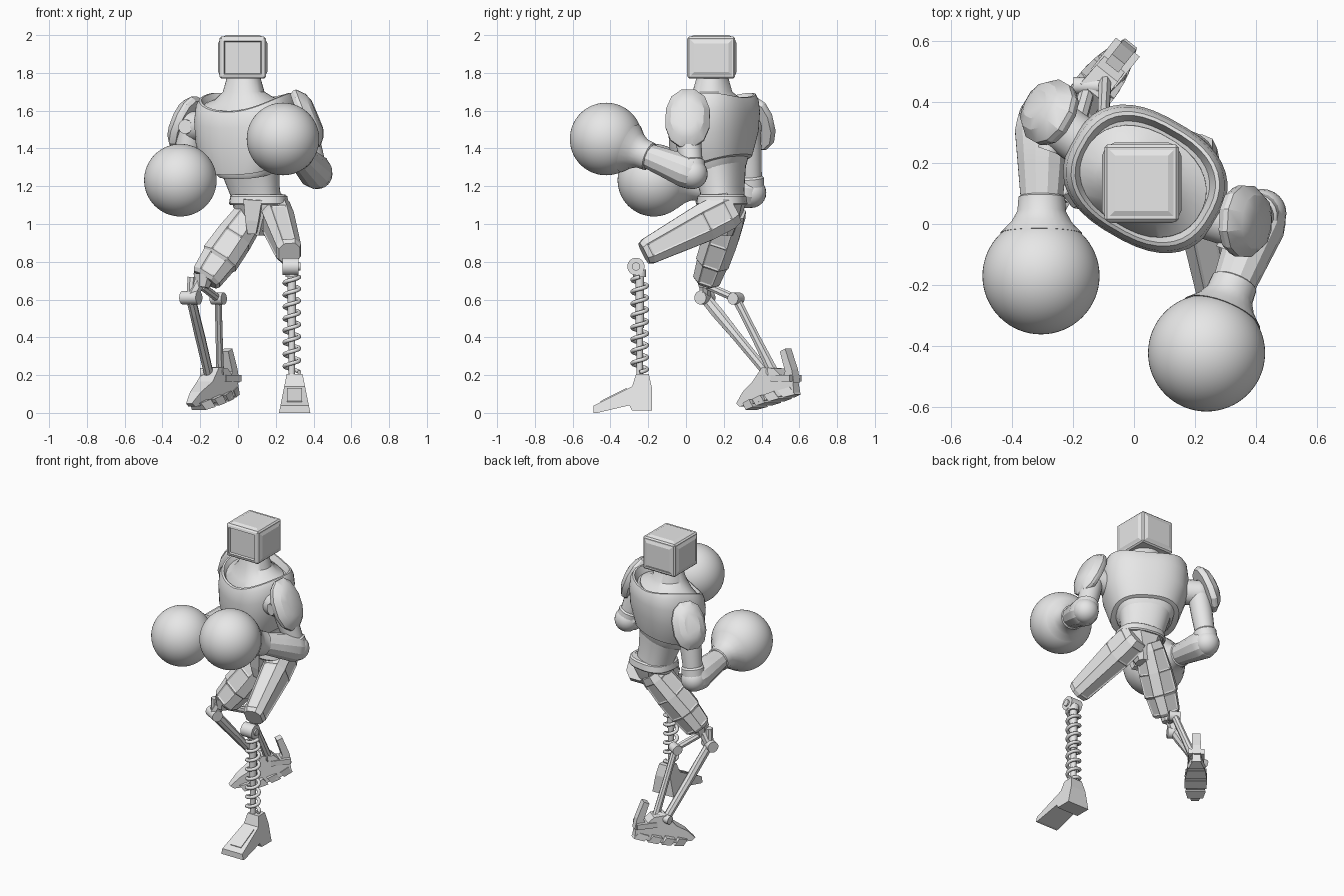
import bpy, bmesh, math
from mathutils import Vector, Matrix

cube = bpy.data.objects.get("Cube")
if cube:
    bpy.data.objects.remove(cube, do_unlink=True)

grey = bpy.data.materials.new("plain_grey")
grey.use_nodes = True
grey.diffuse_color = (0.8, 0.8, 0.8, 1)
grey.node_tree.nodes["Principled BSDF"].inputs["Base Color"].default_value = (0.8, 0.8, 0.8, 1)

TWIST = Vector((0.87, -0.5, 0))      # shoulder line of the turned chest
HIPS = Vector((0.98, -0.17, 0))


def finish(name, bm, smooth=35):
    bmesh.ops.recalc_face_normals(bm, faces=bm.faces)
    mesh = bpy.data.meshes.new(name)
    bm.to_mesh(mesh)
    bm.free()
    ob = bpy.data.objects.new(name, mesh)
    bpy.context.collection.objects.link(ob)
    mesh.materials.append(grey)
    if smooth:
        bpy.ops.object.select_all(action='DESELECT')
        ob.select_set(True)
        bpy.context.view_layer.objects.active = ob
        bpy.ops.object.shade_smooth_by_angle(angle=math.radians(smooth))
    return ob


def limb(name, a, b, prof, n=24, side=(1, 0, 0), power=2, inset=0, smooth=35):
    """Loft rings (t, rx, ry, slope, saddle) along the line a to b."""
    a, b, side = Vector(a), Vector(b), Vector(side)
    axis = (b - a).normalized()
    if abs(axis.dot(side)) > 0.9:
        side = Vector((0, 1, 0))
    v = axis.cross(side).normalized()
    u = v.cross(axis)
    bm = bmesh.new()
    rings = []
    for t, rx, ry, *bend in prof:
        slope, saddle = bend or (0, 0)
        ring = []
        for i in range(n):
            w = 2 * math.pi * (i + 0.5) / n
            c, s = math.cos(w), math.sin(w)
            x = rx * math.copysign(abs(c) ** (2 / power), c)
            y = ry * math.copysign(abs(s) ** (2 / power), s)
            ring.append(bm.verts.new(a + (b - a) * t + u * x + v * y
                                     + axis * (slope * y + saddle * x * x)))
        rings.append(ring)
    sides = [bm.faces.new((p[i], p[(i + 1) % n], q[(i + 1) % n], q[i]))
             for p, q in zip(rings, rings[1:]) for i in range(n)]
    bm.faces.new(rings[0])
    bm.faces.new(rings[-1])
    if inset:
        # long panels sunk into the flat sides only
        bmesh.ops.recalc_face_normals(bm, faces=bm.faces)
        long_faces = [f for f in sides[1::2] if f.calc_area() > 0.008]
        bmesh.ops.inset_individual(bm, faces=long_faces, thickness=inset, depth=-0.005)
    return finish(name, bm, smooth)


def rod(name, a, b, r, n=16, r2=None):
    return limb(name, a, b, [(0, r, r), (1, r2 or r, r2 or r)], n)


def ball(name, c, r, seg=48):
    bm = bmesh.new()
    bmesh.ops.create_uvsphere(bm, u_segments=seg, v_segments=seg // 2, radius=r,
                              matrix=Matrix.Translation(c))
    return finish(name, bm)


def prism(name, origin, heading, pts, width):
    """Side profile (distance, height) given a varying half width."""
    d = Vector((*heading, 0)).normalized()
    across = Vector((-d.y, d.x, 0))
    bm = bmesh.new()
    rows = [[bm.verts.new(Vector(origin) + d * s + across * k * width(s, z) + Vector((0, 0, z)))
             for s, z in pts] for k in (-1, 1)]
    for row in rows:
        bm.faces.new(row)
    n = len(pts)
    for i in range(n):
        j = (i + 1) % n
        bm.faces.new((rows[0][i], rows[0][j], rows[1][j], rows[1][i]))
    return finish(name, bm, 0)


# Monitor head: bevelled box, recessed screen, raised panels on the other sides
bm = bmesh.new()
bmesh.ops.create_cube(bm, size=1, matrix=Matrix.Translation((0.025, 0.134, 1.881))
                      @ Matrix.Diagonal((0.244, 0.252, 0.222, 1)))
bmesh.ops.bevel(bm, geom=bm.edges[:], offset=0.009, segments=1, affect='EDGES')
bm.normal_update()
for f in [f for f in bm.faces if f.calc_area() > 0.02 and f.normal.z > -0.5]:
    if f.normal.y < -0.5:
        bmesh.ops.inset_individual(bm, faces=[f], thickness=0.02, depth=0.004)
        bmesh.ops.inset_individual(bm, faces=[f], thickness=0.006, depth=-0.012)
    else:
        bmesh.ops.inset_individual(bm, faces=[f], thickness=0.012, depth=0)
        bmesh.ops.inset_individual(bm, faces=[f], thickness=0.025, depth=0.008)
finish("head_box", bm, 0)
limb("neck", (0.03, 0.14, 0), (0.03, 0.14, 1),
     [(1.55, 0.218, 0.168, 0.2, 0), (1.61, 0.215, 0.165, 0.2, 0.8), (1.65, 0.16, 0.13, 0.15, 0.6),
      (1.7, 0.11, 0.1), (1.78, 0.088, 0.078)], 32, TWIST, 2.2)

# Torso
limb("chest_shell", (0.037, 0.148, 0), (0.037, 0.148, 1),
     [(1.31, 0.185, 0.165, 0.3, 0), (1.315, 0.21, 0.183, 0.3, 0), (1.345, 0.222, 0.19, 0.3, 0),
      (1.45, 0.26, 0.208, 0.25, 0), (1.55, 0.27, 0.213, 0.2, 0.3), (1.60, 0.26, 0.207, 0.2, 0.8),
      (1.63, 0.243, 0.194, 0.2, 0.9), (1.635, 0.23, 0.183, 0.2, 0.9), (1.6, 0.212, 0.165, 0.2, 0.8)],
     40, TWIST, 2.5)
limb("rib_band", (0.05, 0.165, 0), (0.05, 0.165, 1),
     [(1.27, 0.155, 0.125, 0.25, 0), (1.29, 0.172, 0.138, 0.25, 0), (1.36, 0.19, 0.15, 0.25, 0)],
     32, TWIST, 2.5)
limb("abdomen", (0.105, 0.2, 1.1), (0.045, 0.165, 1.4),
     [(0, 0.13, 0.1), (0.25, 0.135, 0.102), (0.6, 0.155, 0.12), (1, 0.18, 0.14)], 32, TWIST, 2.4)

# Hips
limb("belt", (0.11, 0.19, 1.1), (0.11, 0.19, 1.155),
     [(0, 0.148, 0.126), (0.15, 0.156, 0.132), (0.85, 0.15, 0.126), (1, 0.14, 0.115)], 20, HIPS, 2.6)
limb("pelvis", (0.1, 0.2, 0.94), (0.11, 0.2, 1.11),
     [(0, 0.04, 0.05), (0.5, 0.085, 0.09), (1, 0.14, 0.115)], 8, HIPS, 2.6)
limb("front_flap", (0.075, 0.11, 0.95), (0.08, 0.075, 1.13),
     [(0, 0.025, 0.02), (0.4, 0.04, 0.025), (1, 0.055, 0.02)], 4, HIPS, 6, smooth=0)

# Arms, each ending in a ball glove
arms = {
    "left": ((0.24, 0.03, 1.53), (0.335, 0.0, 1.54), (0.42, 0.035, 1.265), (0.238, -0.423, 1.45),
             (0.345, 0.01, 1.55), (0.9, -0.05, 0.38), 0.12, 0.168),
    "right": ((-0.15, 0.255, 1.52), (-0.25, 0.325, 1.515), (-0.3, 0.345, 1.165), (-0.305, -0.17, 1.232),
              (-0.262, 0.358, 1.525), (-0.78, 0.45, 0.4), 0.112, 0.155),
}
for s, (root, shoulder, elbow, glove, pc, pn, pw, ph) in arms.items():
    root, shoulder, elbow, glove, pc, pn = map(Vector, (root, shoulder, elbow, glove, pc, pn))
    rod(s + "_shoulder_link", root, shoulder, 0.08, 20)
    ball(s + "_shoulder_joint", shoulder, 0.078, 20)
    rod(s + "_shoulder_cap", shoulder, shoulder + Vector((-0.03, -0.085, 0)), 0.038, 16)
    # domed shoulder plate with a rim
    pn.normalize()
    limb(s + "_shoulder_plate", pc, pc + pn * 0.08,
         [(-0.1, pw * 0.92, ph * 0.92), (0.15, pw, ph), (0.35, pw, ph), (0.8, pw * 0.75, ph * 0.76),
          (1, pw * 0.45, ph * 0.5)], 12, Vector((-pn.y, pn.x, 0)), 2.3, smooth=25)
    limb(s + "_upper_arm", shoulder, elbow,
         [(0, 0.07, 0.07), (0.4, 0.068, 0.068), (0.75, 0.062, 0.062), (0.78, 0.072, 0.072),
          (1, 0.072, 0.072)], 20)
    ball(s + "_elbow", elbow, 0.08, 24)
    limb(s + "_forearm", elbow, glove,
         [(-0.06, 0.065, 0.065), (0, 0.085, 0.085), (0.08, 0.093, 0.09), (0.3, 0.082, 0.078),
          (0.5, 0.072, 0.068), (0.51, 0.062, 0.06)], 12, smooth=25)
    limb(s + "_glove_cuff", elbow, glove,
         [(0.49, 0.07, 0.07), (0.5, 0.077, 0.077), (0.59, 0.08, 0.08), (0.66, 0.1, 0.1),
          (0.73, 0.135, 0.135)], 24)
    ball(s + "_glove", glove, 0.192, 64)

# Armoured thighs with long panelled faces
limb("left_thigh", (0.187, 0.25, 1.085), (0.272, -0.222, 0.845),
     [(0, 0.075, 0.09), (0.08, 0.085, 0.106), (0.32, 0.088, 0.108), (0.95, 0.07, 0.075),
      (1, 0.06, 0.062)], 8, power=2.7, inset=0.012, smooth=0)
limb("right_thigh", (0.085, 0.235, 1.075), (-0.175, 0.11, 0.705),
     [(0, 0.075, 0.085), (0.1, 0.085, 0.095), (0.4, 0.1, 0.1), (0.7, 0.106, 0.095),
      (0.72, 0.098, 0.088), (0.96, 0.086, 0.078), (1, 0.075, 0.06)],
     8, power=2.7, inset=0.012, smooth=0)

# Left lower leg: coil spring around a piston
KX, KY = 0.285, -0.245
rod("left_knee_pin", (KX - 0.05, -0.265, 0.775), (KX + 0.035, -0.265, 0.775), 0.046, 20)
rod("left_knee_bolt", (KX, -0.265, 0.775), (KX + 0.045, -0.265, 0.775), 0.022, 12)
rod("left_spring_seat", (KX, KY, 0.72), (KX, KY, 0.76), 0.035, 16)
rod("left_piston_upper", (KX, KY, 0.45), (KX, KY, 0.74), 0.024, 12)
rod("left_piston_lower", (KX, KY, 0.18), (KX, KY, 0.47), 0.018, 12)
curve = bpy.data.curves.new("left_spring", 'CURVE')
curve.dimensions = '3D'
curve.bevel_depth = 0.011
curve.bevel_resolution = 2
curve.use_fill_caps = True
turns, steps = 8, 20
spline = curve.splines.new('POLY')
spline.points.add(turns * steps)
for i, p in enumerate(spline.points):
    w = 2 * math.pi * i / steps
    p.co = (KX + 0.039 * math.cos(w), KY + 0.039 * math.sin(w),
            0.215 + 0.505 * i / (turns * steps), 1)
curve.materials.append(grey)
bpy.context.collection.objects.link(bpy.data.objects.new("left_spring", curve))

# Left foot: arched wedge with a plate on the instep
prism("left_foot", (0.3, 0, 0), (0, -1),
      [(0.18, 0.012), (0.285, 0.012), (0.3, 0.04), (0.47, 0), (0.49, 0), (0.49, 0.038),
       (0.285, 0.14), (0.265, 0.205), (0.197, 0.205), (0.18, 0.13)],
      lambda s, z: 0.083 - 0.2 * z)
prism("left_foot_plate", (0.3, 0, 0), (0, -1),
      [(0.31, 0.12), (0.45, 0.05), (0.453, 0.062), (0.315, 0.132)], lambda s, z: 0.04)

# Right lower leg: two linked struts
knee, heel_pin = Vector((-0.25, 0.1, 0.61)), Vector((-0.155, 0.43, 0.21))
mid, back_pin = Vector((-0.105, 0.265, 0.605)), Vector((-0.095, 0.46, 0.22))
pin = TWIST * 0.05
rod("right_thigh_end", (-0.18, 0.11, 0.73), (-0.19, 0.105, 0.665), 0.06, 8, 0.04)
rod("right_knee_bracket", (-0.2, 0.105, 0.7), knee, 0.034, 8)
rod("right_knee_side_bracket", (-0.245, 0.1, 0.72), knee, 0.024, 8)
rod("right_knee_pin", knee - pin, knee + pin, 0.036, 16)
rod("right_knee_link", (-0.19, 0.12, 0.67), mid, 0.022, 8)
rod("right_link_pin", mid - pin * 0.7, mid + pin * 0.7, 0.032, 16)
limb("right_front_strut", knee, heel_pin,
     [(0, 0.026, 0.032), (0.2, 0.026, 0.034), (0.5, 0.028, 0.028), (1, 0.026, 0.026)], 8, smooth=0)
limb("right_rear_strut", mid, back_pin,
     [(0, 0.02, 0.024), (0.5, 0.02, 0.024), (1, 0.022, 0.03)], 8, smooth=0)
rod("right_ankle_pin", heel_pin - pin, back_pin + pin * 0.4, 0.028, 12)

# Right foot: pointed at the toe, with ridged sole and heel fin
heel, heading = (-0.02, 0.58, 0), (-0.62, -0.78)


def foot_width(s, z):
    return max(0.02, 0.07 - 1.3 * (s - 0.17) ** 2 - 0.18 * max(0, z - 0.12))


prism("right_foot", heel, heading,
      [(-0.01, 0.105), (0.1, 0.08), (0.2, 0.058), (0.36, 0.033), (0.385, 0.05), (0.33, 0.11),
       (0.25, 0.165), (0.19, 0.24), (0.11, 0.235), (0.06, 0.19), (0.0, 0.17)], foot_width)
for i in range(4):
    s0, z0 = i * 0.085 - 0.005, 0.108 - i * 0.022
    prism(f"right_sole_ridge_{i + 1}", heel, heading,
          [(s0 - 0.012, z0 - 0.01), (s0 + 0.05, z0 - 0.026), (s0 + 0.08, z0 + 0.01),
           (s0 + 0.02, z0 + 0.03)], foot_width)
prism("right_heel_fin", heel, heading,
      [(-0.01, 0.16), (0.07, 0.16), (0.05, 0.22), (0.085, 0.325), (0.05, 0.34), (0.005, 0.23)],
      lambda s, z: 0.027)
prism("right_foot_side_bar", heel, heading,
      [(0, 0.165), (0.13, 0.165), (0.13, 0.2), (0, 0.2)], lambda s, z: 0.05)
